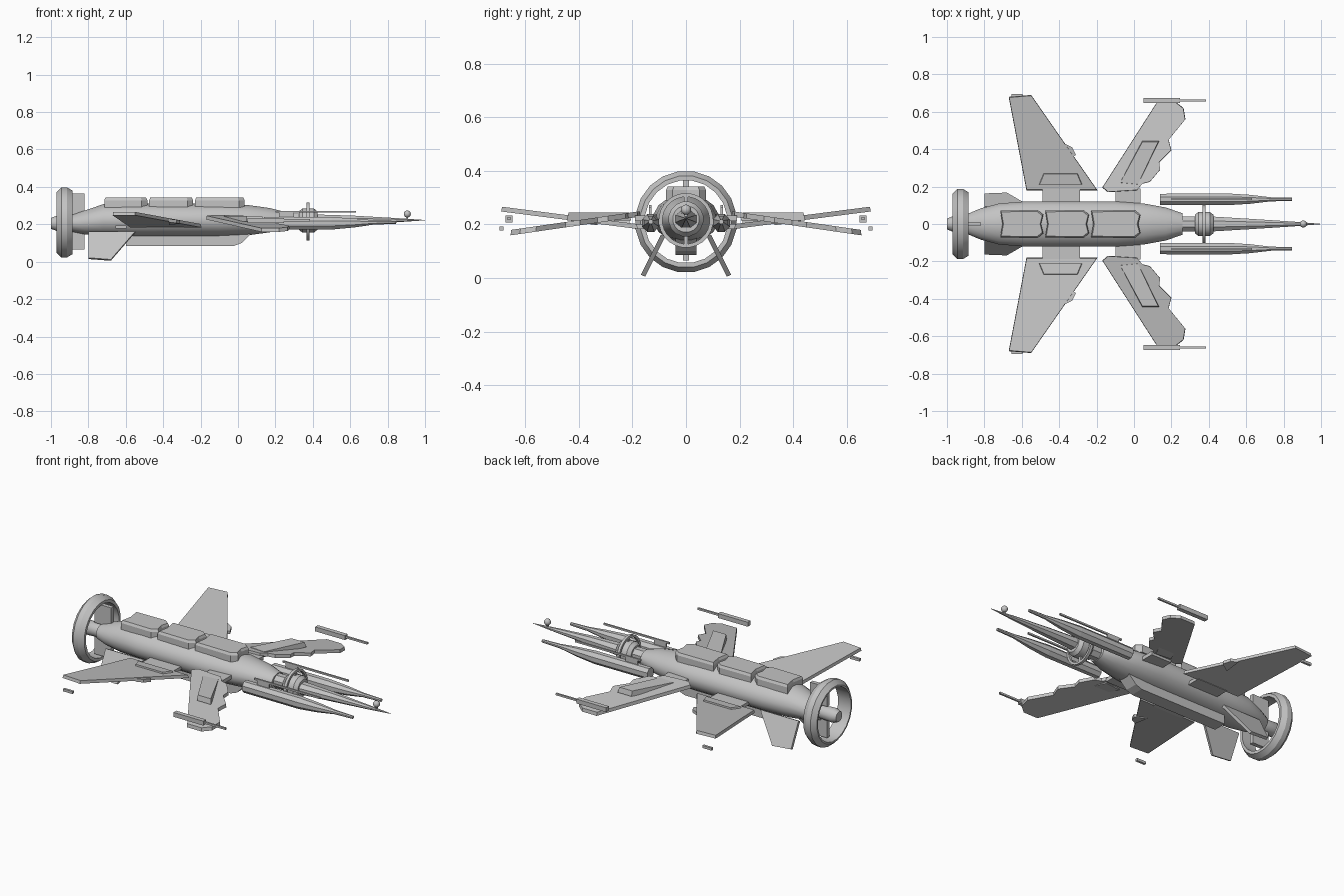
import bpy, bmesh, math
from mathutils import Vector

if "Cube" in bpy.data.objects:
    bpy.data.objects.remove(bpy.data.objects["Cube"])

grey = bpy.data.materials.new("hull grey")
grey.diffuse_color = (0.55, 0.55, 0.55, 1)
grey.use_nodes = True
grey.node_tree.nodes["Principled BSDF"].inputs["Base Color"].default_value = grey.diffuse_color


def finish(name, bm, smooth=False):
    bmesh.ops.recalc_face_normals(bm, faces=bm.faces)
    me = bpy.data.meshes.new(name)
    bm.to_mesh(me)
    bm.free()
    me.materials.append(grey)
    ob = bpy.data.objects.new(name, me)
    bpy.context.collection.objects.link(ob)
    if smooth:
        bpy.ops.object.select_all(action='DESELECT')
        ob.select_set(True)
        bpy.context.view_layer.objects.active = ob
        bpy.ops.object.shade_smooth_by_angle(angle=math.radians(30))
    return ob


def loft(name, stations, sides, y=0, smooth=False, closed=False):
    """Tube along x; stations are (x, centre z, half width, half height)."""
    bm = bmesh.new()
    rings = []
    for x, z, ry, rz in stations:
        rings.append([bm.verts.new((x, y + ry * math.cos(a), z + rz * math.sin(a)))
                      for a in [2 * math.pi * (i + .5) / sides for i in range(sides)]])
    pairs = list(zip(rings, rings[1:]))
    if closed:
        pairs.append((rings[-1], rings[0]))
    for a, b in pairs:
        for i in range(sides):
            j = (i + 1) % sides
            bm.faces.new((a[i], a[j], b[j], b[i]))
    if not closed:
        bm.faces.new(rings[0])
        bm.faces.new(rings[-1])
    return finish(name, bm, smooth)


def slab(name, low, high):
    """Solid between two matching outlines."""
    bm = bmesh.new()
    a = [bm.verts.new(p) for p in low]
    b = [bm.verts.new(p) for p in high]
    bm.faces.new(a)
    bm.faces.new(b)
    for i in range(len(a)):
        j = (i + 1) % len(a)
        bm.faces.new((a[i], a[j], b[j], b[i]))
    return finish(name, bm)


def box(name, x0, x1, y0, y1, z0, z1):
    base = [(x0, y0), (x1, y0), (x1, y1), (x0, y1)]
    return slab(name, [(x, y, z0) for x, y in base], [(x, y, z1) for x, y in base])


def wing(name, outline, side, y0, z0, slope, thick, inset=0.0):
    """Plate following a sloped plane; outline in x, y for the +y side."""
    c = sum((Vector(p) for p in outline), Vector((0, 0))) / len(outline)

    def at(p, dz, k):
        q = c + (Vector(p) - c) * k
        return (q.x, side * q.y, z0 + slope * (q.y - y0) + dz)
    return slab(name, [at(p, -thick / 2, 1) for p in outline],
                [at(p, thick / 2, 1 - inset) for p in outline])


# fuselage, tail nozzle and neck
loft("fuselage", [(-.89, .205, .055, .045), (-.82, .21, .085, .065), (-.72, .222, .112, .087),
                  (-.58, .222, .123, .09), (-.1, .222, .123, .09), (.05, .222, .112, .083),
                  (.17, .222, .09, .066), (.26, .22, .058, .045)], 16, smooth=True)
loft("tail_nozzle", [(-.89, .205, .038, .038), (-.97, .205, .042, .042),
                     (-1.0, .205, .03, .03)], 12, smooth=True)
loft("neck", [(.25, .22, .042, .042), (.34, .22, .042, .042)], 8)
loft("neck_collar", [(.325, .22, .05, .05), (.345, .22, .066, .066), (.405, .22, .066, .066),
                     (.425, .22, .05, .05)], 16, smooth=True)
loft("sensor_hoop", [(.367, .215, .102, .102), (.383, .215, .102, .102), (.383, .215, .088, .088),
                     (.367, .215, .088, .088)], 24, closed=True, smooth=True)
for s in (-1, 1):
    box("hoop_strut", .37, .38, -.008, .008, .215 + s * .055, .215 + s * .095)

# nose spike with bead
loft("nose_spike", [(.42, .22, .043, .035), (.62, .222, .03, .026), (.85, .222, .014, .012),
                    (1.0, .222, .001, .001)], 8)
bm = bmesh.new()
bmesh.ops.create_uvsphere(bm, u_segments=12, v_segments=8, radius=.019)
bmesh.ops.translate(bm, verts=bm.verts, vec=(.905, 0, .255))
finish("nose_bead", bm, True)
box("bead_stem", .9, .91, -.005, .005, .225, .245)

# tail ring and its struts
loft("tail_ring", [(-.97, .21, .165, .165), (-.945, .21, .19, .19), (-.915, .21, .19, .19),
                   (-.885, .21, .172, .172), (-.885, .21, .155, .155),
                   (-.97, .21, .155, .155)], 20, closed=True, smooth=True)
box("ring_strut_top", -.93, -.82, -.012, .012, .25, .365)
box("ring_strut_bottom", -.93, -.82, -.012, .012, .065, .17)

# raised dorsal panels
for x0, x1 in ((-.715, -.485), (-.475, -.24), (-.23, .035)):
    base = [(x0, -.072), (x1 - .03, -.075), (x1, -.05), (x1 - .012, 0),
            (x1, .05), (x1 - .03, .075), (x0, .072), (x0 + .012, 0)]
    cx = (x0 + x1) / 2
    slab("dorsal_panel", [(x, y, .29) for x, y in base], [(x, y, .328) for x, y in base])
    slab("dorsal_panel_cap", [(x, y, .328) for x, y in base],
         [(cx + (x - cx) * .95, y * .9, .342) for x, y in base])

# belly keel
keel = [(-.6, .15), (-.6, .085), (-.02, .085), (.02, .1), (.07, .15)]
slab("belly_keel", [(x, -.04, z) for x, z in keel], [(x, .04, z) for x, z in keel])

rear = [(-.575, .18), (-.195, .18), (-.55, .69), (-.67, .68)]
front = [(-.17, .195), (-.14, .17), (.015, .18), (.045, .215), (.085, .225), (.14, .29),
         (.135, .33), (.2, .395), (.185, .45), (.275, .56), (.265, .62), (.22, .655), (.125, .655)]
panel = [(-.08, .215), (.02, .205), (.135, .445), (.045, .445)]

for s in (-1, 1):
    # rear wing, rising outward
    wing("rear_wing", rear, s, .18, .192, .128, .018, .015)
    wing("rear_wing_panel", [(-.51, .21), (-.275, .21), (-.3, .27), (-.485, .27)],
         s, .18, .203, .128, .014, .05)
    wing("rear_wing_pod", [(-.37, .33), (-.31, .37), (-.33, .41), (-.37, .43)],
         s, .18, .187, .128, .018)
    box("rear_wing_mount", -.49, -.29, s * .09, s * .19, .182, .202)
    box("rear_tip_light", -.655, -.595, s * .682, s * .696, .178, .193)
    # front wing, drooping outward, with notched leading edge
    wing("front_wing", front, s, .18, .238, -.145, .02, .01)
    wing("front_wing_panel", panel, s, .2, .23, 0, .03, .06)
    box("front_wing_mount", -.1, .035, s * .09, s * .19, .212, .234)
    # wing tip gun
    box("tip_gun", .05, .245, s * .648, s * .674, .208, .234)
    box("tip_gun_barrel", .245, .385, s * .655, s * .666, .216, .227)
    # forward cannon
    loft("cannon_body", [(.14, .205, .032, .036), (.5, .205, .034, .036), (.62, .207, .026, .026),
                         (.73, .21, .012, .012), (.845, .21, .009, .009)], 8, y=s * .132)
    box("cannon_rail", .2, .63, s * .128, s * .138, .262, .272)
    box("rail_post", .22, .3, s * .128, s * .138, .23, .265)
    # slanted ventral fin
    low, high = [], []
    for x, t in ((-.8, 0), (-.8, .94), (-.68, 1), (-.55, 0)):
        y, z = .085 + .075 * t, .155 - .15 * t
        low.append((x, s * (y - .008), z))
        high.append((x, s * (y + .008), z + .007))
    slab("ventral_fin", low, high)
